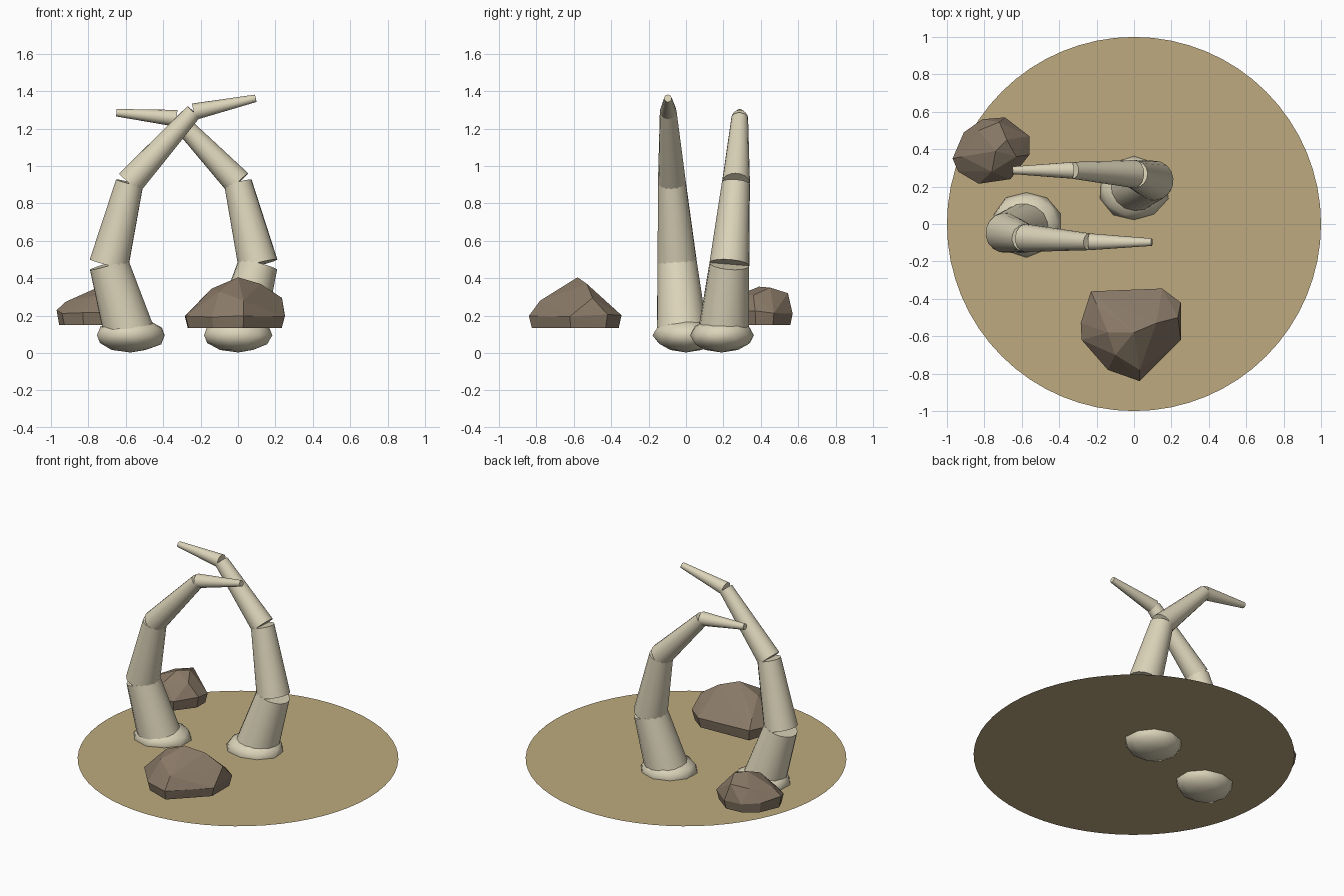
import bpy, bmesh, random
from math import radians
from mathutils import Vector

random.seed(4)
cube = bpy.data.objects.get("Cube")
if cube:
    bpy.data.objects.remove(cube, do_unlink=True)


def material(name, rgb):
    m = bpy.data.materials.new(name)
    m.use_nodes = True
    m.diffuse_color = (*rgb, 1)
    m.node_tree.nodes["Principled BSDF"].inputs["Base Color"].default_value = (*rgb, 1)
    return m


BONE = material("bone", (0.72, 0.66, 0.49))
SAND = material("sand", (0.51, 0.40, 0.21))
STONE = material("stone", (0.25, 0.19, 0.135))


def finish(obj, name, mat, smooth=None):
    obj.name = obj.data.name = name
    obj.data.materials.append(mat)
    if smooth:
        bpy.ops.object.shade_smooth_by_angle(angle=radians(smooth))


def tapered_segment(name, a, b, r1, r2):
    """Straight tapered tube between two joints."""
    a, b = Vector(a), Vector(b)
    d = b - a
    bpy.ops.mesh.primitive_cone_add(
        vertices=16, radius1=r1, radius2=r2, depth=d.length,
        location=(a + b) / 2, rotation=d.to_track_quat('Z', 'Y').to_euler())
    finish(bpy.context.object, name, BONE, 50)


def tusk(side, joints):
    radii = [0.138, 0.107, 0.075, 0.045, 0.02]
    for i in range(4):
        tapered_segment(f"{side}_tusk_segment_{i + 1}", joints[i], joints[i + 1],
                        radii[i], radii[i + 1])


def tusk_root(side, x, y):
    """Flattened, slightly lumpy swelling half sunk in the ground."""
    bpy.ops.mesh.primitive_ico_sphere_add(subdivisions=2, radius=1, location=(x, y, GROUND))
    obj = bpy.context.object
    for v in obj.data.vertices:
        k = random.uniform(0.96, 1.04)
        v.co = (v.co.x * 0.187 * k, v.co.y * 0.174 * k, v.co.z * 0.092)
    finish(obj, f"{side}_tusk_root", BONE, 60)


def boulder(name, ring, ring_z, foot_z, foot_scale, crown):
    """Faceted hull over a widest ring, a flat foot and a few crown points."""
    bm = bmesh.new()
    c = sum((Vector(p) for p in ring), Vector((0, 0))) / len(ring)
    for p in ring:
        q = c + (Vector(p) - c) * foot_scale
        bm.verts.new((*p, ring_z + random.uniform(-0.01, 0.01)))
        bm.verts.new((*q, foot_z))
    for p in crown:
        bm.verts.new(p)
    hull = bmesh.ops.convex_hull(bm, input=bm.verts)
    loose = [v for v in bm.verts if not v.link_faces]
    bmesh.ops.delete(bm, geom=loose, context='VERTS')
    bmesh.ops.recalc_face_normals(bm, faces=bm.faces)
    me = bpy.data.meshes.new(name)
    bm.to_mesh(me)
    bm.free()
    obj = bpy.data.objects.new(name, me)
    bpy.context.collection.objects.link(obj)
    finish(obj, name, STONE)


# Round patch of ground
GROUND = 0.095
bpy.ops.mesh.primitive_circle_add(vertices=64, radius=1, fill_type='NGON',
                                  location=(0, 0, GROUND))
finish(bpy.context.object, "ground_disc", SAND)

# Two crossing tusks
tusk_root("right", -0.575, 0)
tusk("right", [(-0.578, -0.02, 0.095), (-0.69, -0.047, 0.475), (-0.58, -0.075, 0.91),
               (-0.237, -0.095, 1.29), (0.095, -0.097, 1.362)])
tusk_root("left", 0, 0.19)
tusk("left", [(0, 0.2, 0.095), (0.107, 0.232, 0.475), (0, 0.267, 0.91),
              (-0.328, 0.287, 1.255), (-0.65, 0.287, 1.285)])

# Front boulder
boulder("front_boulder",
        [(-0.285, -0.53), (-0.23, -0.36), (0.15, -0.345), (0.25, -0.42), (0.25, -0.62),
         (0.15, -0.72), (0.03, -0.84), (-0.14, -0.78), (-0.28, -0.62)],
        0.2, 0.135, 0.94,
        [(-0.14, -0.58, 0.345), (0, -0.58, 0.405), (0.12, -0.53, 0.37), (0.235, -0.5, 0.295),
         (0.03, -0.78, 0.28), (-0.1, -0.7, 0.33), (0.12, -0.42, 0.26), (-0.2, -0.43, 0.26)])

# Back boulder
boulder("back_boulder",
        [(-0.97, 0.35), (-0.91, 0.49), (-0.81, 0.56), (-0.69, 0.57), (-0.56, 0.47),
         (-0.56, 0.37), (-0.66, 0.24), (-0.83, 0.215), (-0.94, 0.28)],
        0.22, 0.15, 0.93,
        [(-0.92, 0.36, 0.275), (-0.83, 0.36, 0.31), (-0.74, 0.39, 0.355), (-0.68, 0.45, 0.35),
         (-0.72, 0.545, 0.32), (-0.63, 0.36, 0.31), (-0.76, 0.28, 0.31), (-0.83, 0.5, 0.3)])
